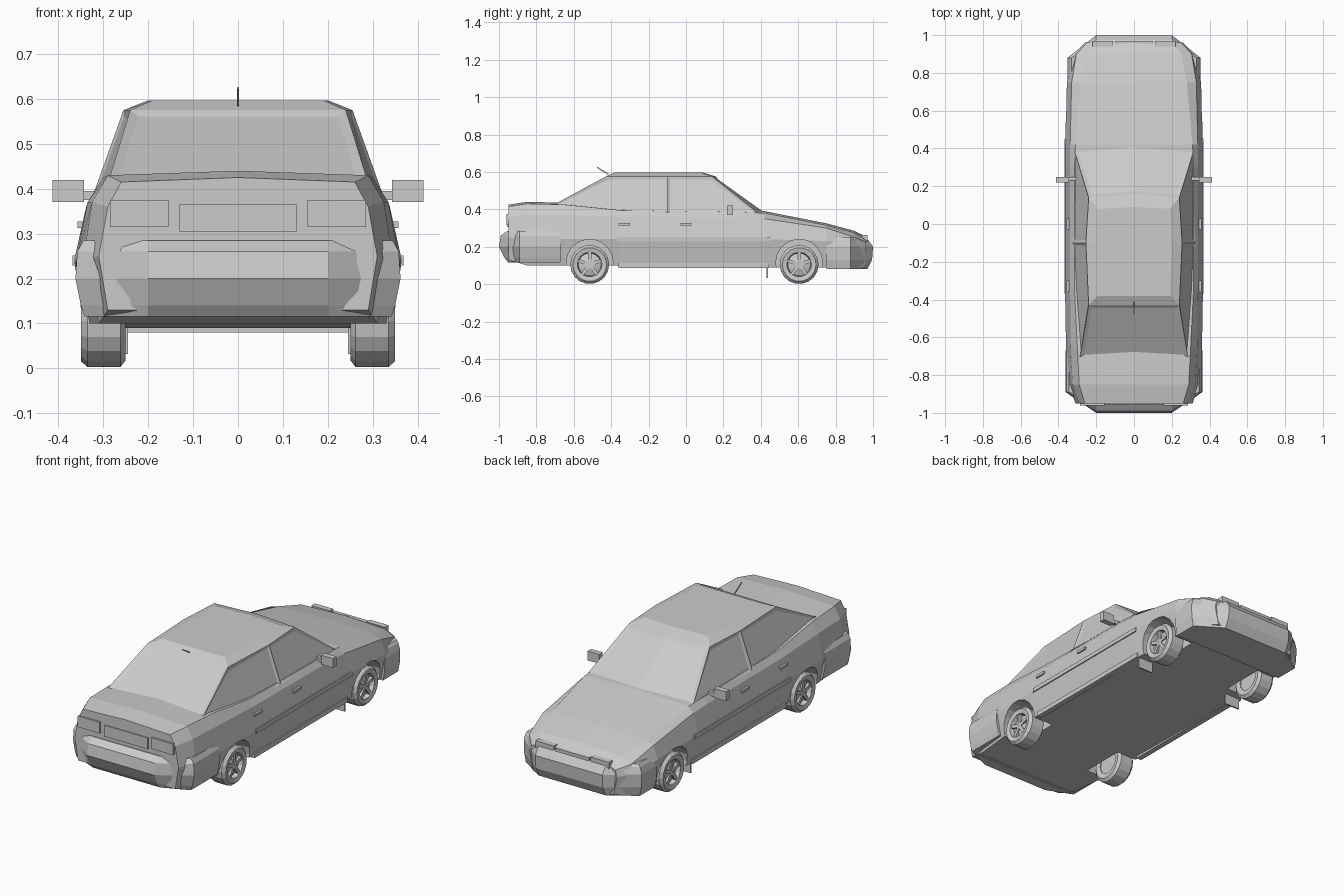
import bpy, bmesh, math
from mathutils import Vector

if "Cube" in bpy.data.objects:
    bpy.data.objects.remove(bpy.data.objects["Cube"])


def to_object(name, bm):
    bmesh.ops.recalc_face_normals(bm, faces=bm.faces)
    mesh = bpy.data.meshes.new(name)
    bm.to_mesh(mesh)
    bm.free()
    ob = bpy.data.objects.new(name, mesh)
    bpy.context.collection.objects.link(ob)
    return ob


def loft(rings, closed=False):
    """Bridge equal-length rings; cap the ends unless the loft closes on itself."""
    bm = bmesh.new()
    vs = [[bm.verts.new(p) for p in r] for r in rings]
    n = len(vs[0])
    pairs = list(zip(vs, vs[1:])) + ([(vs[-1], vs[0])] if closed else [])
    for a, b in pairs:
        for i in range(n):
            j = (i + 1) % n
            bm.faces.new((a[i], a[j], b[j], b[i]))
    if not closed:
        bm.faces.new(vs[0][::-1])
        bm.faces.new(vs[-1])
    bmesh.ops.recalc_face_normals(bm, faces=bm.faces)
    return bm


def symmetric(half):
    """Close a half outline (starting and ending on x = 0) across the centre."""
    return half + [(-x, y, z) for x, y, z in half[-2:0:-1]]


def box(name, center, size):
    bm = bmesh.new()
    bmesh.ops.create_cube(bm, size=1)
    for v in bm.verts:
        v.co = Vector(center) + Vector(v.co[i] * size[i] for i in range(3))
    return to_object(name, bm)


def lathe(name, profile, y, z, sides=18, closed=False):
    """Revolve (x, radius) pairs around an axle at (y, z)."""
    rings = [[(x, y + r * math.cos(2 * math.pi * k / sides),
               z + r * math.sin(2 * math.pi * k / sides)) for k in range(sides)]
             for x, r in profile]
    return to_object(name, loft(rings, closed))


# lower body: y, four heights (sill, waist, shoulder, deck), four half widths
sections = [
    (-.95, (.13, .25, .36, .415), (.29, .31, .29, .26)),
    (-.85, (.10, .24, .37, .43), (.31, .345, .325, .29)),
    (-.65, (.10, .24, .37, .425), (.33, .36, .335, .30)),
    (-.35, (.10, .24, .36, .395), (.34, .365, .338, .315)),
    (.30, (.09, .24, .355, .385), (.34, .365, .338, .315)),
    (.42, (.09, .24, .35, .38), (.34, .365, .338, .31)),
    (.75, (.09, .23, .30, .315), (.33, .355, .33, .28)),
    (.90, (.09, .20, .25, .275), (.30, .32, .305, .25)),
    (.96, (.09, .19, .225, .245), (.24, .26, .25, .20)),
]
rings = []
for y, zs, ws in sections:
    half = [(0, y, zs[0])] + [(w, y, z) for w, z in zip(ws, zs)] + [(0, y, zs[3] + .01)]
    rings.append(symmetric(half))
body = to_object("body", loft(rings))

# wheel arches cut into the body
axles = (-.515, .605)
for y in axles:
    for s in (-1, 1):
        cutter = lathe("arch_cutter", [(s * .22, .125), (s * .45, .125)], y, .115)
        cutter.hide_render = True
        cutter.hide_viewport = False
        cutter.display_type = 'WIRE'
        mod = body.modifiers.new("arch", 'BOOLEAN')
        mod.object, mod.operation, mod.solver = cutter, 'DIFFERENCE', 'EXACT'

# cabin: base, roof edge and crown outlines as half widths
levels = [
    (.38, -.79, .30, -.10, .325, .385, .315, .43),
    (.575, -.43, .24, -.10, .255, .14, .24, .16),
    (.597, -.38, .19, -.10, .20, .08, .19, .09),
]
cabin_rings = []
for z, yr, wr, ym, wm, yf, wf, yc in levels:
    cabin_rings.append(symmetric([(0, yr, z), (wr, yr, z), (wm, ym, z), (wf, yf, z), (0, yc, z)]))
bm = loft(cabin_rings)
walls = [f for f in bm.faces if f.calc_center_median().z < .54]
sides = [f for f in walls if abs(f.normal.x) > .6]
screens = [[f for f in walls if f not in sides and f.normal.y * s > 0] for s in (-1, 1)]
# windows set slightly into the cabin walls
bmesh.ops.inset_individual(bm, faces=sides, thickness=.02, depth=-.006)
for pair in screens:
    bmesh.ops.inset_region(bm, faces=pair, thickness=.02, depth=-.005, use_even_offset=True)
to_object("cabin", bm)


# bumpers: plan outline repeated at several heights with the ends pulled in
def bumper(name, s, y_in, y_side, y_end, heights, w_side, w_end):
    rings = []
    for z, pull in heights:
        rings.append(symmetric([(0, s * y_in, z), (w_side - pull * .4, s * y_in, z),
                                (w_side - pull * .4, s * y_side, z),
                                (w_end, s * (y_end - pull), z), (0, s * (y_end - pull), z)]))
    return to_object(name, loft(rings))


bumper("rear_bumper", -1, .67, .89, 1.0, [(.115, .05), (.14, .03), (.20, 0), (.26, .01), (.285, .045)], .362, .20)
bumper("front_bumper", 1, .75, .88, 1.0, [(.08, .03), (.13, .005), (.20, 0), (.235, .025), (.25, .05)], .352, .20)

# lights, plates and grille
for s in (-1, 1):
    box("rear_light", (s * .22, -.95, .345), (.13, .02, .06))
    box("head_light", (s * .165, .955, .245), (.11, .03, .035))
box("rear_plate_recess", (0, -.95, .335), (.26, .012, .06))
box("grille", (0, .96, .24), (.2, .02, .03))

# wheels: tyre with dished rim and spokes, plus mud flaps
for y in axles:
    for s in (-1, 1):
        tyre = [(.255, .06), (.25, .088), (.262, .104), (.335, .104), (.35, .09), (.345, .066), (.32, .06)]
        lathe("tyre", [(s * x, r) for x, r in tyre], y, .105, closed=True)
        lathe("rim", [(s * .26, .062), (s * .322, .062), (s * .335, .02)], y, .105)
        for k in range(5):
            spoke = box("spoke", (0, 0, .033), (.016, .018, .062))
            spoke.location = (s * .332, y, .105)
            spoke.rotation_euler.x = 2 * math.pi * k / 5
for s in (-1, 1):
    box("mud_flap", (s * .29, .435, .07), (.09, .008, .075))

# side trim: sills, door mouldings, handles, mirrors
for s in (-1, 1):
    box("sill", (s * .335, .04, .10), (.03, .8, .025))
    box("door_moulding", (s * .362, .04, .24), (.014, .82, .022))
    for y in (-.33, .0):
        box("door_handle", (s * .35, y, .32), (.014, .06, .014))
    box("mirror", (s * .378, .235, .395), (.07, .03, .05))
    box("mirror_arm", (s * .33, .24, .385), (.05, .02, .02))

# roof aerial
aerial = box("aerial", (0, 0, .03), (.004, .006, .07))
aerial.location = (0, -.42, .59)
aerial.rotation_euler.x = math.radians(58)
